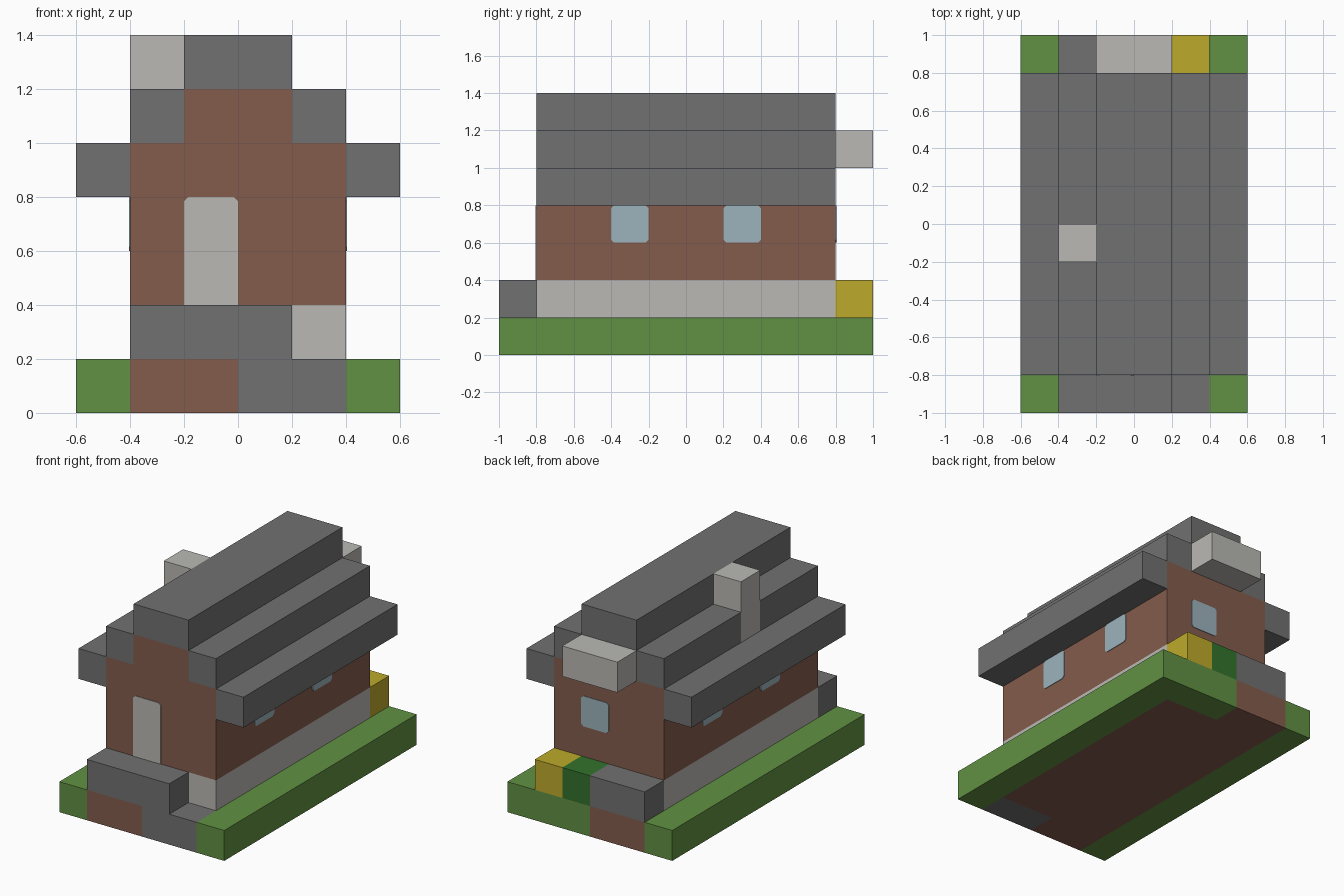
import bpy
import bmesh
from mathutils import Vector

cube = bpy.data.objects.get("Cube")
if cube:
    bpy.data.objects.remove(cube, do_unlink=True)


def linear(c):
    c /= 255
    return c / 12.92 if c <= 0.04045 else ((c + 0.055) / 1.055) ** 2.4


def material(name, r, g, b):
    mat = bpy.data.materials.new(name)
    mat.use_nodes = True
    color = (linear(r), linear(g), linear(b), 1)
    mat.diffuse_color = color
    bsdf = mat.node_tree.nodes["Principled BSDF"]
    bsdf.inputs["Base Color"].default_value = color
    bsdf.inputs["Roughness"].default_value = 0.9
    return mat


GRASS = material("grass green", 98, 145, 67)
BRICK = material("brick brown", 133, 92, 77)
SLATE = material("slate grey", 113, 113, 113)
STONE = material("pale stone", 186, 185, 180)
GLASS = material("pale blue glass", 156, 180, 188)
YELLOW = material("yellow flowers", 190, 170, 43)
LEAF = material("dark leaf green", 52, 114, 44)


def finish(name, bm, mat):
    mesh = bpy.data.meshes.new(name)
    bmesh.ops.recalc_face_normals(bm, faces=bm.faces)
    bm.to_mesh(mesh)
    bm.free()
    mesh.materials.append(mat)
    obj = bpy.data.objects.new(name, mesh)
    bpy.context.collection.objects.link(obj)


def block(name, mat, xs, ys, zs):
    """Box given by its extent on each axis."""
    bm = bmesh.new()
    bmesh.ops.create_cube(bm, size=1)
    for v in bm.verts:
        v.co = [lo + (c + 0.5) * (hi - lo) for c, (lo, hi) in zip(v.co, (xs, ys, zs))]
    finish(name, bm, mat)


def panel(name, mat, start, along, normal, height, square_foot=False):
    """Thin plate with clipped corners, standing on a wall."""
    width, cut = 0.2, 0.015
    foot = 0 if square_foot else cut
    outline = [(foot, 0), (width - foot, 0), (width, foot), (width, height - cut),
               (width - cut, height), (cut, height), (0, height - cut), (0, foot)]
    if square_foot:
        outline = outline[:2] + outline[3:7]
    bm = bmesh.new()
    start, along, normal = Vector(start), Vector(along), Vector(normal)
    verts = [bm.verts.new(start + along * u + Vector((0, 0, v))) for u, v in outline]
    face = bm.faces.new(verts)
    new = bmesh.ops.extrude_face_region(bm, geom=[face])["geom"]
    bmesh.ops.translate(bm, vec=normal * 0.004,
                        verts=[g for g in new if isinstance(g, bmesh.types.BMVert)])
    finish(name, bm, mat)


HOUSE = (-0.8, 0.8)
FRONT = (-1, -0.8)
BACK = (0.8, 1)
GROUND = (0, 0.2)
PLINTH = (0.2, 0.4)

# Ground slab
block("ground_core_right", BRICK, (-0.4, 0), (-1, 1), GROUND)
block("ground_core_left", BRICK, (0, 0.4), HOUSE, GROUND)
block("back_lawn", GRASS, (0, 0.4), BACK, GROUND)
block("front_step", SLATE, (0, 0.4), FRONT, GROUND)

# Plinth level: foundation, porches and planting
block("foundation", STONE, (-0.4, 0.4), HOUSE, PLINTH)
block("front_porch", SLATE, (-0.4, 0.2), FRONT, PLINTH)
block("back_porch", SLATE, (-0.4, 0), BACK, PLINTH)
block("bush", LEAF, (0, 0.2), BACK, PLINTH)
block("flower_bush", YELLOW, (0.2, 0.4), BACK, PLINTH)

# Walls
block("walls", BRICK, (-0.4, 0.4), HOUSE, (0.4, 1))
block("gable", BRICK, (-0.2, 0.2), HOUSE, (1, 1.2))

# Stepped roof, lawns and side windows on both sides
for side, s in (("right", -1), ("left", 1)):
    outer = sorted((0.4 * s, 0.6 * s))
    middle = sorted((0.2 * s, 0.4 * s))
    block(f"{side}_lawn", GRASS, outer, (-1, 1), GROUND)
    block(f"{side}_eave", SLATE, outer, HOUSE, (0.8, 1))
    if s > 0:
        block("left_roof_step", SLATE, middle, HOUSE, (1, 1.2))
    else:
        # The chimney passes through this step
        block("right_roof_step_front", SLATE, middle, (-0.8, -0.2), (1, 1.2))
        block("right_roof_step_back", SLATE, middle, (0, 0.8), (1, 1.2))
    for place, y in (("front", -0.4), ("back", 0.2)):
        panel(f"{side}_{place}_window", GLASS, (0.4 * s, y, 0.6), (0, 1, 0), (s, 0, 0), 0.2)
block("roof_ridge", SLATE, (-0.2, 0.2), HOUSE, (1.2, 1.4))

# Chimney and the ledge on the back gable
block("chimney", STONE, (-0.4, -0.2), (-0.2, 0), (1, 1.4))
block("back_ledge", STONE, (-0.2, 0.2), BACK, (1, 1.2))

# Door and back window
panel("door", STONE, (-0.2, -0.8, 0.4), (1, 0, 0), (0, -1, 0), 0.4, square_foot=True)
panel("back_window", GLASS, (0, 0.8, 0.6), (1, 0, 0), (0, 1, 0), 0.2)
